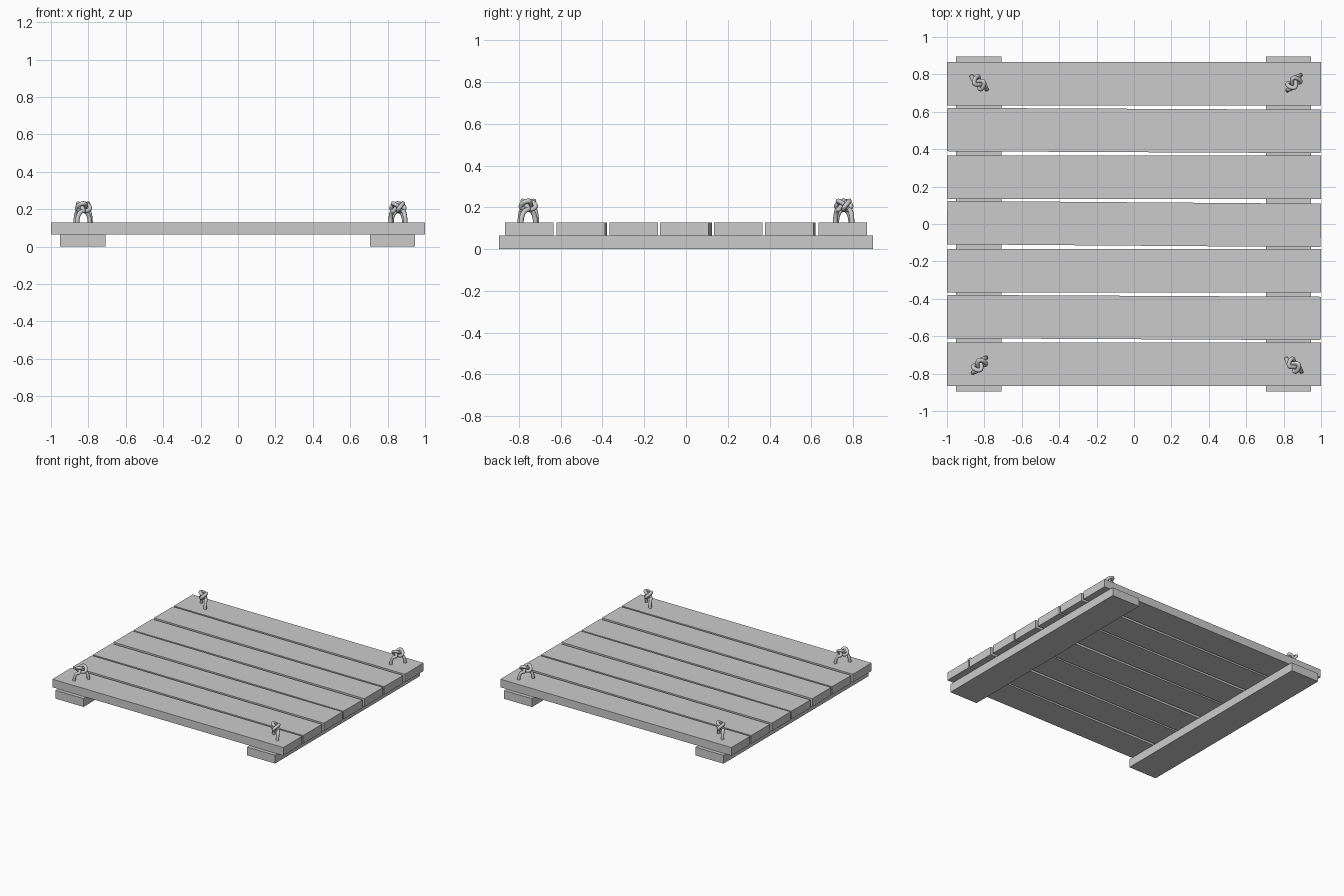
import bpy
from math import sin, cos, pi, radians

if "Cube" in bpy.data.objects:
    bpy.data.objects.remove(bpy.data.objects["Cube"])


def box(name, centre, size, turn=0):
    bpy.ops.mesh.primitive_cube_add(size=1, location=centre, rotation=(0, 0, turn))
    ob = bpy.context.object
    ob.name = name
    ob.scale = size
    bpy.ops.object.transform_apply(location=False, rotation=False, scale=True)
    return ob


# Two battens underneath
for side, x in (("left", -0.83), ("right", 0.826)):
    box(f"batten_{side}", (x, 0, 0.0325), (0.242, 1.79, 0.065))

# Seven deck planks, every other one slightly crooked
turns = (0, -0.005, 0, -0.0075, 0, -0.005, 0)
for i, turn in enumerate(turns):
    box(f"plank_{i + 1}", (0, -0.75 + 0.25 * i, 0.0965), (1.998, 0.232, 0.063), turn)


def knot_path():
    """Overhand knot: an opened trefoil with two legs going into the deck."""
    gap, n = 0.7, 44
    legs = [(0.054, 0.004, 0.10), (0.053, 0.004, 0.135),
            (0.047, 0.006, 0.165), (0.034, 0.012, 0.188)]
    core = []
    for i in range(n + 1):
        t = pi + gap + (2 * pi - 2 * gap) * i / n
        core.append((0.012 * (sin(t) + 2 * sin(2 * t)),
                     -0.021 * sin(3 * t),
                     0.203 + 0.0135 * (cos(t) - 2 * cos(2 * t))))
    return legs + core + [(-x, -y, z) for x, y, z in reversed(legs)]


def rope_knot(name, x, y, angle):
    curve = bpy.data.curves.new(name, "CURVE")
    curve.dimensions = "3D"
    curve.bevel_depth = 0.0115
    curve.bevel_resolution = 2
    curve.resolution_u = 2
    curve.use_fill_caps = True
    pts = knot_path()
    sp = curve.splines.new("NURBS")
    sp.points.add(len(pts) - 1)
    for p, co in zip(sp.points, pts):
        p.co = (*co, 1)
    sp.order_u = 3
    sp.use_endpoint_u = True
    ob = bpy.data.objects.new(name, curve)
    bpy.context.collection.objects.link(ob)
    ob.location = (x, y, 0)
    ob.rotation_euler.z = radians(angle)
    bpy.ops.object.select_all(action="DESELECT")
    ob.select_set(True)
    bpy.context.view_layer.objects.active = ob
    bpy.ops.object.convert(target="MESH")
    bpy.ops.object.shade_smooth_by_angle(angle=radians(50))


# Rope knots at the four corners
rope_knot("rope_knot_front_left", -0.826, -0.755, 45)
rope_knot("rope_knot_front_right", 0.855, -0.755, 135)
rope_knot("rope_knot_back_right", 0.855, 0.755, 225)
rope_knot("rope_knot_back_left", -0.828, 0.755, 315)
